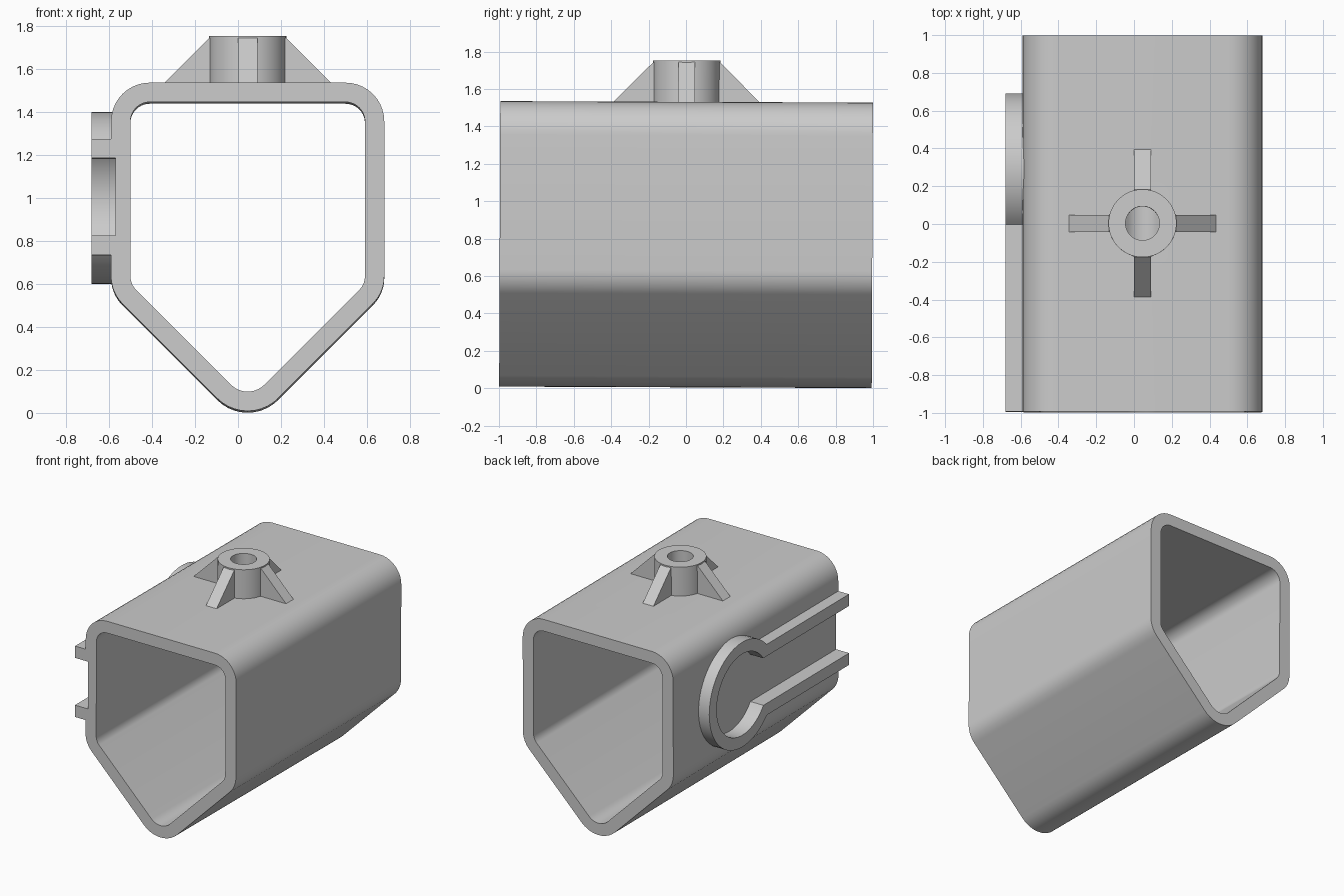
import bpy, math
from mathutils import Matrix, Vector

if "Cube" in bpy.data.objects:
    bpy.data.objects.remove(bpy.data.objects["Cube"], do_unlink=True)

CX = 0.045       # centre line of the housing
HALF = 0.996     # half the housing length
WALL = 0.09
ROOF = 1.531
TRACK_Y, TRACK_Z = 0.29, 1.0
TILT = Matrix.Translation((0, -0.003, 0)) @ Matrix.Rotation(-0.004, 4, 'X')

grey = bpy.data.materials.new("plain grey")
grey.use_nodes = True
grey.diffuse_color = (0.6, 0.6, 0.6, 1)
grey.node_tree.nodes["Principled BSDF"].inputs["Base Color"].default_value = (0.6, 0.6, 0.6, 1)


def prism(name, profile, to_3d, start, end):
    """Extrude a closed 2D profile between two depths; to_3d maps (u, v, depth)."""
    n = len(profile)
    verts = [to_3d(u, v, d) for d in (start, end) for u, v in profile]
    faces = [list(range(n)), list(range(n, 2 * n))]
    faces += [[i, (i + 1) % n, n + (i + 1) % n, n + i] for i in range(n)]
    mesh = bpy.data.meshes.new(name)
    mesh.from_pydata(verts, [], faces)
    mesh.materials.append(grey)
    obj = bpy.data.objects.new(name, mesh)
    bpy.context.collection.objects.link(obj)
    activate(obj)
    bpy.ops.object.mode_set(mode='EDIT')
    bpy.ops.mesh.select_all(action='SELECT')
    bpy.ops.mesh.normals_make_consistent(inside=False)
    bpy.ops.object.mode_set(mode='OBJECT')
    return obj


def activate(obj):
    bpy.ops.object.select_all(action='DESELECT')
    obj.select_set(True)
    bpy.context.view_layer.objects.active = obj


def cut(obj, cutter):
    cutter.hide_render = True
    mod = obj.modifiers.new("cut", 'BOOLEAN')
    mod.operation, mod.solver, mod.object = 'DIFFERENCE', 'EXACT', cutter
    activate(obj)
    bpy.ops.object.modifier_apply(modifier=mod.name)


def rounded(corners, steps=10):
    """Round each (x, z, radius) corner with a tangent arc."""
    out = []
    for i, (x, z, r) in enumerate(corners):
        p = Vector((x, z))
        a = (Vector(corners[i - 1][:2]) - p).normalized()
        b = (Vector(corners[(i + 1) % len(corners)][:2]) - p).normalized()
        half = a.angle(b) / 2
        centre = p + (a + b).normalized() * (r / math.sin(half))
        s = p + a * (r / math.tan(half)) - centre
        e = p + b * (r / math.tan(half)) - centre
        sweep = s.angle(e)
        for k in range(steps + 1):
            t = k / steps
            q = (s * math.sin((1 - t) * sweep) + e * math.sin(t * sweep)) / math.sin(sweep)
            out.append(tuple(centre + q))
    return out


def section(inset):
    """Five-sided housing section, offset inwards."""
    w, top, r = 0.635 - inset, ROOF - inset, 0.18 - inset
    tip = -0.078 + inset * math.sqrt(2)
    return rounded([(CX - w, top, r), (CX + w, top, r), (CX + w, tip + w, r),
                    (CX, tip, r + 0.02), (CX - w, tip + w, r)])


def circle(r, steps=48):
    return [(CX + r * math.cos(math.tau * i / steps), r * math.sin(math.tau * i / steps))
            for i in range(steps)]


def keyhole(r, h, y_end, steps=48):
    """Round head with a straight slot running to the front."""
    a = math.pi - math.asin(h / r)
    arc = [(TRACK_Y + r * math.cos(-a + 2 * a * i / steps),
            TRACK_Z + r * math.sin(-a + 2 * a * i / steps)) for i in range(steps + 1)]
    return arc + [(y_end, TRACK_Z + h), (y_end, TRACK_Z - h)]


def along_y(u, v, d):
    return (u, d, v)


def along_z(u, v, d):
    return (u, v, d)


def along_x(u, v, d):
    return (d, u, v)


# Main parts
housing = prism("housing", section(0), along_y, -HALF, HALF)
boss = prism("mounting_boss", circle(0.18), along_z, ROOF - 0.02, 1.752)
track = prism("side_keyhole_track", keyhole(0.4, 0.27, -HALF), along_x, -0.68, -0.58)

# Cutters for the tunnel, the boss hole and the keyhole channel
tunnel = prism("tunnel_cutter", section(WALL), along_y, -1.2, 1.2)
hole = prism("hole_cutter", circle(0.09), along_z, 1.3, 1.9)
channel = prism("channel_cutter", keyhole(0.31, 0.18, -1.2), along_x, -0.8, -0.57)
for cutter in (tunnel, hole, channel):
    cut(housing, cutter)
cut(boss, hole)
cut(track, channel)
for cutter in (tunnel, hole, channel):
    bpy.data.objects.remove(cutter, do_unlink=True)

# Four sloped ribs around the boss
rib_profile = [(0.13, ROOF - 0.01), (0.39, ROOF - 0.01), (0.39, ROOF), (0.178, 1.743), (0.13, 1.743)]
ribs = []
for i, side in enumerate(("left", "back", "right", "front")):
    rib = prism(side + "_rib", rib_profile, along_y, -0.045, 0.045)
    rib.data.transform(Matrix.Translation((CX, 0, 0)) @ Matrix.Rotation(i * math.pi / 2, 4, 'Z'))
    ribs.append(rib)

# Slight lean of the whole assembly and shading
for obj in [housing, boss, track] + ribs:
    obj.data.transform(TILT)
    activate(obj)
    bpy.ops.object.shade_smooth_by_angle(angle=math.radians(30))
